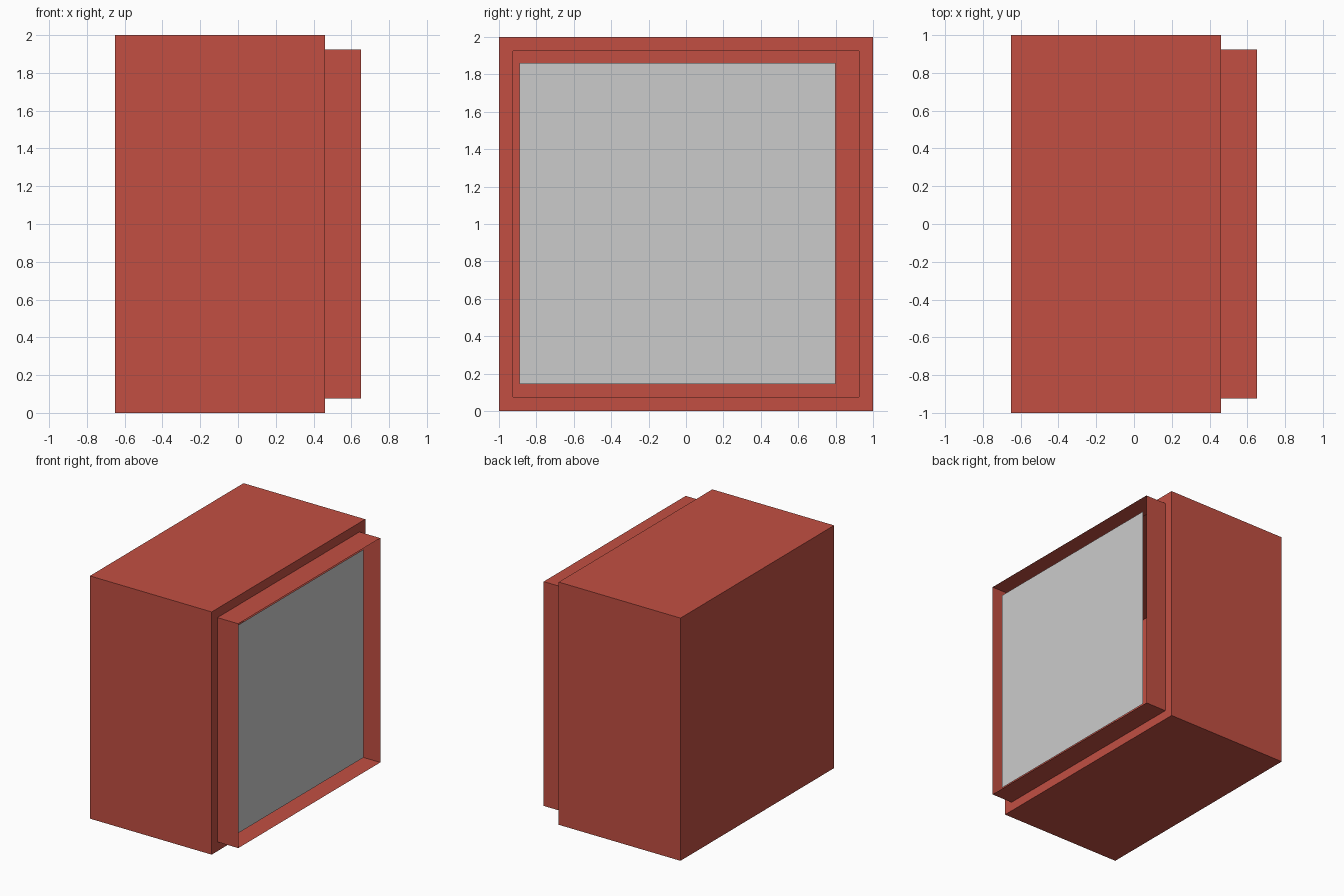
import bpy, bmesh
from mathutils import Vector

if "Cube" in bpy.data.objects:
    bpy.data.objects.remove(bpy.data.objects["Cube"])

BACK, STEP, FRONT = -0.65, 0.46, 0.65

red = bpy.data.materials.new("dark_red")
red.diffuse_color = (0.54, 0.078, 0.055, 1)
red.use_nodes = True
red.node_tree.nodes["Principled BSDF"].inputs["Base Color"].default_value = red.diffuse_color


def finish(name, bm, material=None):
    mesh = bpy.data.meshes.new(name)
    bm.to_mesh(mesh)
    bm.free()
    if material:
        mesh.materials.append(material)
    obj = bpy.data.objects.new(name, mesh)
    bpy.context.collection.objects.link(obj)
    return obj


# Cabinet: a hollow box whose right face is inset and pulled out into an open rim
bm = bmesh.new()
bmesh.ops.create_cube(bm, size=1)
bmesh.ops.scale(bm, vec=(STEP - BACK, 2, 2), verts=bm.verts)
bmesh.ops.translate(bm, vec=((STEP + BACK) / 2, 0, 1), verts=bm.verts)
bm.normal_update()
face = max(bm.faces, key=lambda f: f.normal.x)
bmesh.ops.inset_region(bm, faces=[face], thickness=0.107)
new = bmesh.ops.extrude_face_region(bm, geom=[face])["geom"]
rim = [v for v in new if isinstance(v, bmesh.types.BMVert)]
bmesh.ops.translate(bm, vec=(FRONT - STEP, 0, 0), verts=rim)
# Remove the caps so that the rim is open
caps = [f for f in bm.faces
        if abs(f.normal.x) > 0.9 and all(v in rim for v in f.verts)]
if face.is_valid and face not in caps:
    caps.append(face)
bmesh.ops.delete(bm, geom=caps, context='FACES')
finish("cabinet", bm, red)

# Screen: a flat panel set slightly back inside the rim
bm = bmesh.new()
corners = [(-0.89, 0.145), (0.80, 0.145), (0.80, 1.86), (-0.89, 1.86)]
bm.faces.new([bm.verts.new(Vector((0.583, y, z))) for y, z in corners])
finish("screen", bm)
